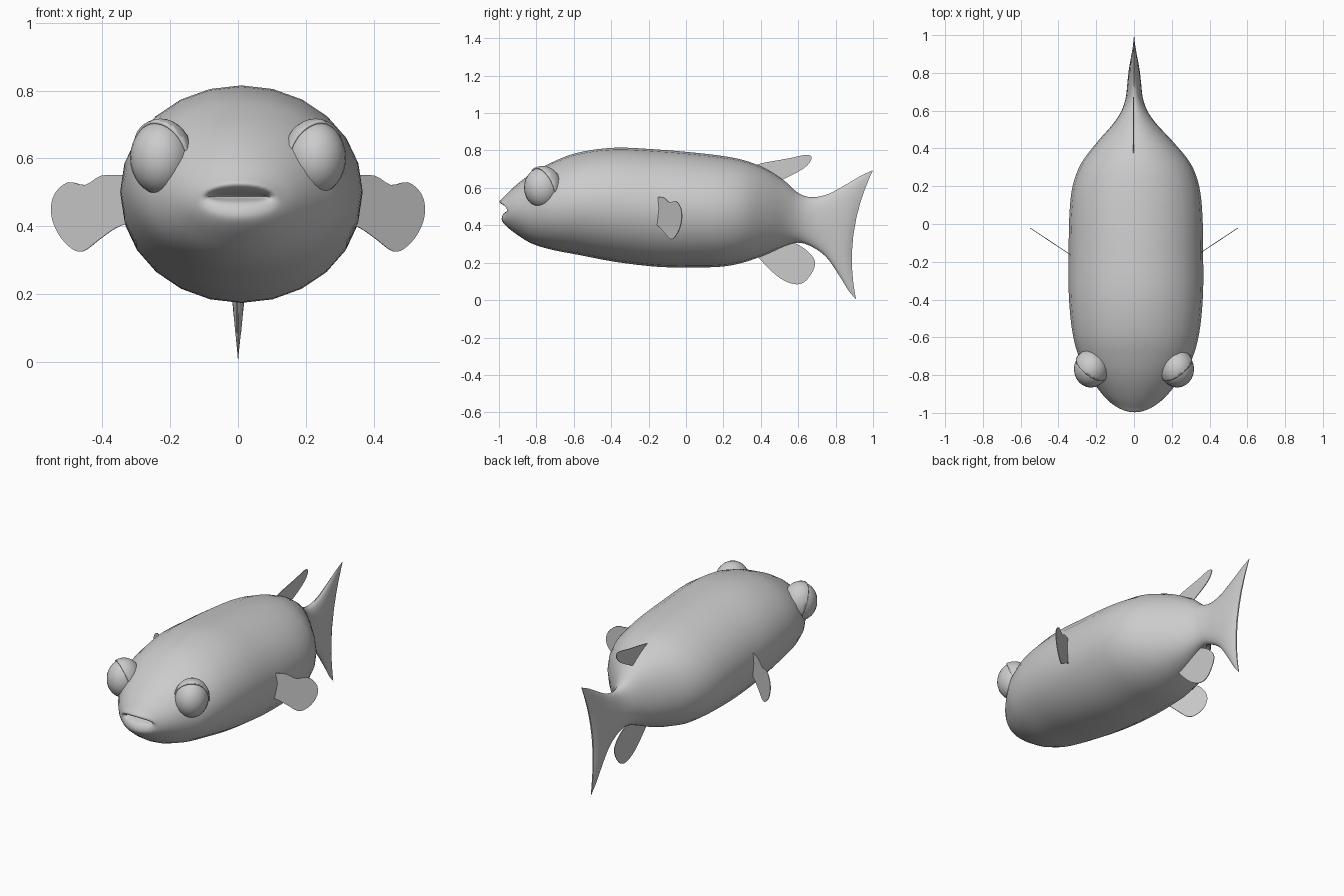
import bpy, bmesh, math
from mathutils import Vector

if "Cube" in bpy.data.objects:
    bpy.data.objects.remove(bpy.data.objects["Cube"])

grey = bpy.data.materials.new("matte grey")
grey.diffuse_color = (0.6, 0.6, 0.6, 1)
grey.use_nodes = True
grey.node_tree.nodes["Principled BSDF"].inputs["Base Color"].default_value = grey.diffuse_color


def finish(name, bm, smooth=True):
    bmesh.ops.recalc_face_normals(bm, faces=bm.faces[:])
    mesh = bpy.data.meshes.new(name)
    bm.to_mesh(mesh)
    bm.free()
    ob = bpy.data.objects.new(name, mesh)
    bpy.context.collection.objects.link(ob)
    mesh.materials.append(grey)
    if smooth:
        bpy.ops.object.select_all(action='DESELECT')
        ob.select_set(True)
        bpy.context.view_layer.objects.active = ob
        bpy.ops.object.shade_smooth_by_angle(angle=math.radians(50))
    return ob


def catmull(points, steps):
    """Smooth curve through tuples of any length."""
    out = []
    for i in range(len(points) - 1):
        a, b, c, d = (points[min(max(i + k, 0), len(points) - 1)] for k in (-1, 0, 1, 2))
        for s in range(steps):
            t = s / steps
            out.append([0.5 * (2 * q + (r - p) * t + (2 * p - 5 * q + 4 * r - u) * t * t
                               + (3 * q - p - 3 * r + u) * t ** 3)
                        for p, q, r, u in zip(a, b, c, d)])
    out.append(list(points[-1]))
    return out


# Body and tail: top y, top z, bottom y, bottom z, half width, side offset in y
stations = [
    (-0.94, 0.497, -0.94, 0.480, 0.07, 0.02),
    (-0.97, 0.505, -0.97, 0.468, 0.09, 0.02),
    (-0.997, 0.525, -0.985, 0.440, 0.11, 0.035),
    (-0.975, 0.550, -0.975, 0.410, 0.135, 0.035),
    (-0.92, 0.605, -0.92, 0.362, 0.175, 0.02),
    (-0.83, 0.675, -0.83, 0.305, 0.235, 0.01),
    (-0.72, 0.735, -0.72, 0.270, 0.295, 0),
    (-0.58, 0.788, -0.58, 0.243, 0.335, 0),
    (-0.38, 0.815, -0.38, 0.205, 0.355, 0),
    (-0.15, 0.805, -0.15, 0.178, 0.356, 0),
    (0.05, 0.788, 0.05, 0.175, 0.352, 0),
    (0.20, 0.770, 0.20, 0.180, 0.335, 0),
    (0.32, 0.745, 0.32, 0.205, 0.290, 0),
    (0.43, 0.700, 0.43, 0.245, 0.205, 0),
    (0.53, 0.635, 0.53, 0.290, 0.115, 0),
    (0.60, 0.573, 0.60, 0.307, 0.068, 0),
    (0.67, 0.550, 0.67, 0.287, 0.045, 0),
    (0.76, 0.567, 0.75, 0.230, 0.036, -0.005),
    (0.85, 0.615, 0.82, 0.130, 0.028, -0.015),
    (0.93, 0.662, 0.87, 0.050, 0.018, -0.035),
    (1.00, 0.695, 0.91, 0.003, 0.004, -0.06),
]
SEG = 24
bm = bmesh.new()
rings = []
for ty, tz, by, bz, hw, off in catmull(stations, 4):
    ring = []
    shift = 0.01 * min(1, hw / 0.3)
    for k in range(SEG):
        a = 2 * math.pi * k / SEG
        c, s = math.cos(a), math.sin(a)
        h = (s + 1) / 2
        ring.append(bm.verts.new((shift + hw * c, by + (ty - by) * h + off * c * c,
                                  bz + (tz - bz) * h)))
    rings.append(ring)
for r0, r1 in zip(rings, rings[1:]):
    for k in range(SEG):
        j = (k + 1) % SEG
        bm.faces.new((r0[k], r0[j], r1[j], r1[k]))
# Close the mouth and the trailing tail edge with strips across the width
for ring in (rings[0], rings[-1]):
    q, n = SEG // 4, SEG // 2
    for i in range(q, q + n):
        left = [ring[i % SEG], ring[(i + 1) % SEG]]
        right = [ring[(n - i - 1) % SEG], ring[(n - i) % SEG]]
        loop = list(dict.fromkeys(left + right))
        bm.faces.new(loop)
finish("body", bm)


# Thin fins from smooth outlines
def fin(name, outline, place):
    pts = catmull(outline, 3)
    bm = bmesh.new()
    bm.faces.new([bm.verts.new(place(a, b)) for a, b in pts])
    ob = finish(name, bm, smooth=False)
    mod = ob.modifiers.new("thickness", 'SOLIDIFY')
    mod.thickness = 0.004
    mod.offset = 0


fin("dorsal_fin",
    [(0.35, 0.715), (0.42, 0.735), (0.55, 0.758), (0.64, 0.777), (0.67, 0.768),
     (0.665, 0.742), (0.63, 0.705), (0.55, 0.66), (0.46, 0.62)],
    lambda y, z: (-0.003, y, z))
fin("anal_fin",
    [(0.38, 0.235), (0.46, 0.152), (0.52, 0.107), (0.58, 0.085), (0.63, 0.095),
     (0.67, 0.14), (0.69, 0.19), (0.68, 0.228), (0.64, 0.27), (0.59, 0.30),
     (0.53, 0.32), (0.45, 0.29)],
    lambda y, z: (-0.003, y, z))
pectoral = [(0.33, 0.55), (0.40, 0.55), (0.45, 0.522), (0.50, 0.53), (0.54, 0.495),
            (0.55, 0.44), (0.53, 0.38), (0.49, 0.335), (0.455, 0.327), (0.41, 0.36),
            (0.36, 0.395), (0.31, 0.415)]

for side, label in ((-1, "left"), (1, "right")):
    fin(label + "_pectoral_fin", pectoral,
        lambda x, z, s=side: (s * x, -0.16 + (x - 0.34) * 0.66, z))

    # Eyeball, with a lid wrapped round its back, top and inner side
    centre = Vector((side * 0.228, -0.768, 0.602))
    size = Vector((0.09, 0.098, 0.108))
    for part, grow in (("eye", 1.0), ("eyelid", 1.07)):
        bm = bmesh.new()
        bmesh.ops.create_uvsphere(bm, u_segments=24, v_segments=16, radius=grow)
        if part == "eyelid":
            axis = Vector((-0.5 * side, 0.75, 0.4)).normalized()
            bmesh.ops.bisect_plane(bm, geom=bm.verts[:] + bm.edges[:] + bm.faces[:],
                                   plane_co=axis * 0.05, plane_no=axis, clear_inner=True)
        for v in bm.verts:
            v.co = centre + v.co * size
        ob = finish(label + "_" + part, bm)
        if part == "eyelid":
            mod = ob.modifiers.new("thickness", 'SOLIDIFY')
            mod.thickness = 0.009
            mod.offset = -1
